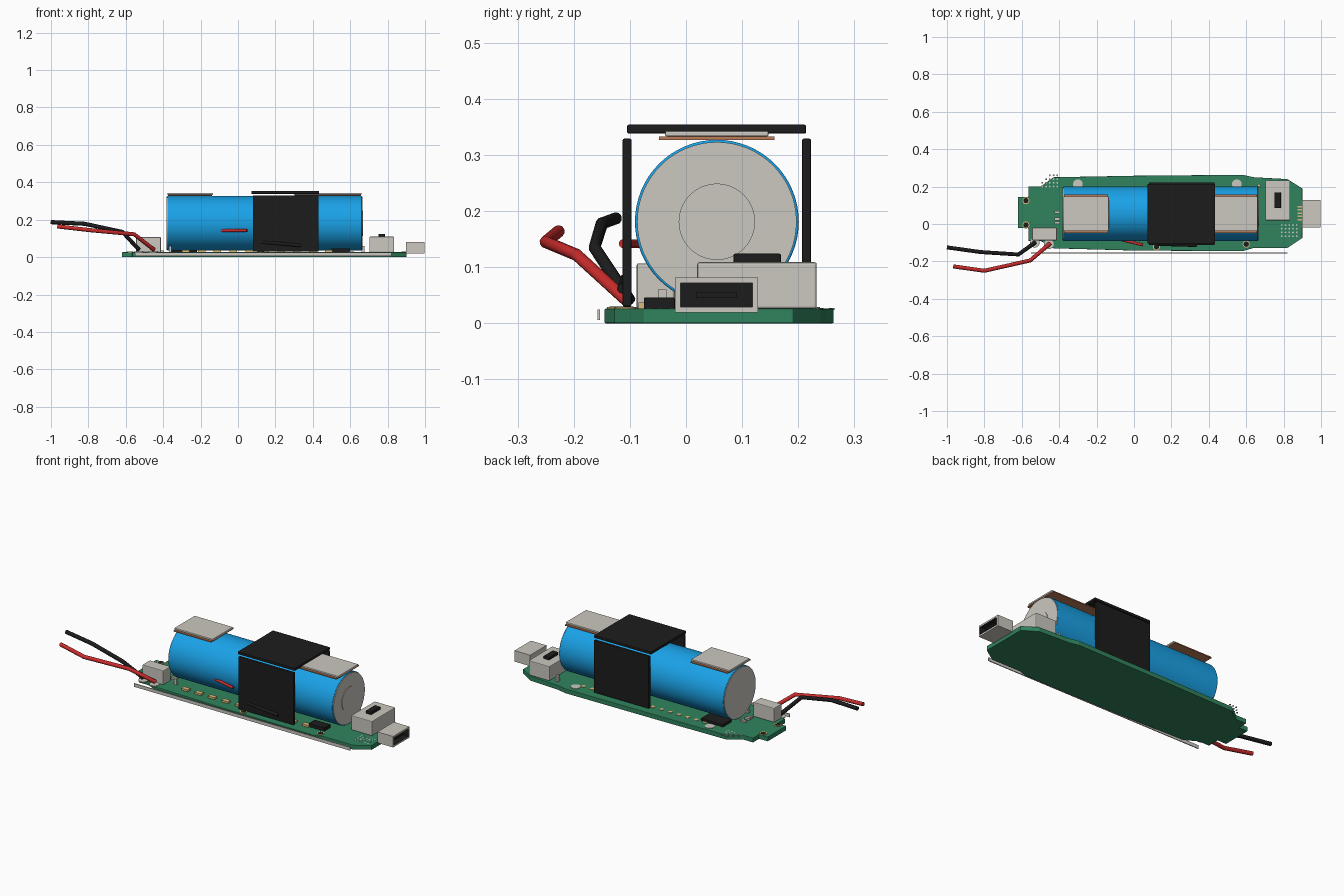
import bpy, bmesh, math
from mathutils import Matrix, Vector

if "Cube" in bpy.data.objects:
    bpy.data.objects.remove(bpy.data.objects["Cube"])

COLORS = {
    "green": (0.03, 0.23, 0.11, 1), "blue": (0.01, 0.36, 0.8, 1),
    "black": (0.012, 0.012, 0.012, 1), "red": (0.6, 0.025, 0.025, 1),
    "copper": (0.5, 0.2, 0.1, 1), "gold": (0.7, 0.5, 0.2, 1),
    "white": (0.6, 0.58, 0.53, 1),
}
MATS = {}


def mat(name):
    if name not in MATS:
        MATS[name] = bpy.data.materials.new(name)
        MATS[name].diffuse_color = COLORS[name]
    return MATS[name]


def finish(name, bm, color, bevel=0, smooth=False):
    me = bpy.data.meshes.new(name)
    bmesh.ops.recalc_face_normals(bm, faces=bm.faces)
    bm.to_mesh(me)
    bm.free()
    ob = bpy.data.objects.new(name, me)
    bpy.context.collection.objects.link(ob)
    me.materials.append(mat(color))
    if bevel:
        m = ob.modifiers.new("bevel", "BEVEL")
        m.width, m.segments, m.limit_method = bevel, 2, "ANGLE"
    if smooth:
        bpy.ops.object.select_all(action="DESELECT")
        ob.select_set(True)
        bpy.context.view_layer.objects.active = ob
        bpy.ops.object.shade_smooth_by_angle(angle=math.radians(35))
    return ob


def boxes(name, spans, color, bevel=0):
    """One object from boxes given as (x0, x1, y0, y1, z0, z1)."""
    bm = bmesh.new()
    for x0, x1, y0, y1, z0, z1 in spans:
        m = Matrix.Translation(((x0 + x1) / 2, (y0 + y1) / 2, (z0 + z1) / 2))
        bmesh.ops.create_cube(bm, size=1, matrix=m @ Matrix.Diagonal((x1 - x0, y1 - y0, z1 - z0, 1)))
    return finish(name, bm, color, bevel)


def discs(name, centers, r, z0, z1, color, seg=16):
    """Upright short cylinders at (x, y) centres."""
    bm = bmesh.new()
    for x, y in centers:
        bmesh.ops.create_cone(bm, cap_ends=True, segments=seg, radius1=r, radius2=r, depth=z1 - z0,
                              matrix=Matrix.Translation((x, y, (z0 + z1) / 2)))
    return finish(name, bm, color, smooth=True)


def cell_part(name, x0, x1, r, color, bevel=0):
    """Cylinder along x on the battery axis."""
    bm = bmesh.new()
    m = Matrix.Translation(((x0 + x1) / 2, 0.055, 0.181)) @ Matrix.Rotation(math.pi / 2, 4, "Y")
    bmesh.ops.create_cone(bm, cap_ends=True, segments=64, radius1=r, radius2=r, depth=x1 - x0, matrix=m)
    return finish(name, bm, color, bevel, True)


def wire(name, pts, r, color):
    cu = bpy.data.curves.new(name, "CURVE")
    cu.dimensions = "3D"
    cu.bevel_depth, cu.bevel_resolution, cu.use_fill_caps = r, 3, True
    sp = cu.splines.new("POLY")
    sp.points.add(len(pts) - 1)
    for p, co in zip(sp.points, pts):
        p.co = (*co, 1)
    cu.materials.append(mat(color))
    ob = bpy.data.objects.new(name, cu)
    bpy.context.collection.objects.link(ob)


# circuit board: outline extruded up
outline = [(-0.62, 0.145), (-0.62, -0.022), (-0.565, -0.022), (-0.565, -0.09), (-0.5, -0.09),
           (-0.43, -0.13), (0.0, -0.142), (0.58, -0.145), (0.64, -0.128), (0.82, -0.128),
           (0.9, -0.075), (0.9, 0.19), (0.82, 0.24), (0.64, 0.25), (0.58, 0.263), (0.0, 0.258),
           (-0.43, 0.25), (-0.5, 0.2), (-0.565, 0.2), (-0.565, 0.145)]
bm = bmesh.new()
face = bm.faces.new([bm.verts.new((x, y, 0)) for x, y in outline])
ext = bmesh.ops.extrude_face_region(bm, geom=[face])
bmesh.ops.translate(bm, vec=(0, 0, 0.026), verts=[v for v in ext["geom"] if isinstance(v, bmesh.types.BMVert)])
finish("circuit_board", bm, "green", 0.002)
boxes("board_edge_strip", [(-0.55, 0.82, -0.158, -0.153, 0.006, 0.025)], "white")

# mounting holes, solder pads and perforations
holes = [(-0.578, 0.125), (-0.578, -0.005), (0.12, -0.122), (0.6, -0.108)]
discs("hole_rings", holes, 0.019, 0.024, 0.029, "gold", 24)
discs("hole_centres", holes, 0.014, 0.024, 0.030, "black", 24)
discs("solder_pads", [(-0.3, 0.213), (0.55, 0.213), (-0.53, -0.1), (-0.455, -0.108)],
      0.026, 0.024, 0.029, "white", 24)
perf = [(cx + 0.02 * i, cy + 0.02 * j) for cx, cy in ((-0.49, 0.2), (0.79, -0.065))
        for i in range(5) for j in range(4) if cx > 0 or j < i + 2]
discs("perforations", perf, 0.005, 0.024, 0.027, "white", 8)
discs("header_pads", [(-0.25 + 0.055 * i, 0.185) for i in range(15)], 0.012, 0.024, 0.028, "gold")
boxes("port_pins", [(0.875, 0.9, y, y + 0.008, 0.025, 0.03)
                    for y in (0.02, 0.037, 0.054, 0.071, 0.088)], "gold")

# surface mounted parts
boxes("small_chips", [(-0.3 + 0.085 * i, -0.26 + 0.085 * i, -0.085, -0.06, 0.025, 0.037)
                      for i in range(10)], "gold")
boxes("black_chips", [(-0.36, -0.22, 0.1, 0.18, 0.025, 0.04), (0.5, 0.6, -0.075, -0.02, 0.025, 0.046)],
      "black", 0.002)
boxes("resistors", [(-0.425, -0.395, y, y + 0.014, 0.025, 0.036) for y in (0.0, 0.02, 0.055)]
      + [(x, x + 0.015, y, y + 0.015, 0.025, 0.06) for x, y in ((-0.37, -0.05), (0.66, 0.2))], "white")

# battery: sleeve, end caps, terminal
cell_part("battery_sleeve", -0.378, 0.662, 0.146, "blue", 0.003)
cell_part("battery_end_caps", -0.381, 0.666, 0.142, "white")
cell_part("battery_terminal", 0.6, 0.669, 0.068, "white")

# pads on top of the battery, each with a copper backing
for side, x0, x1 in (("left", -0.378, -0.135), ("right", 0.3, 0.66)):
    boxes(side + "_pad", [(x0, x1, -0.037, 0.147, 0.333, 0.343)], "white", 0.003)
    boxes(side + "_pad_backing", [(x0 + 0.003, x1 - 0.003, -0.048, 0.158, 0.327, 0.333)], "copper")

# black band around the battery
boxes("band_top", [(0.072, 0.434, -0.105, 0.214, 0.338, 0.354)], "black", 0.003)
boxes("band_sides", [(0.08, 0.43, y, y + 0.016, 0.03, 0.329) for y in (-0.113, 0.207)], "black", 0.003)

# slide switch
boxes("switch_body", [(0.703, 0.835, 0.02, 0.233, 0.026, 0.109)], "white", 0.004)
boxes("switch_slider", [(0.75, 0.785, 0.085, 0.169, 0.105, 0.124)], "black", 0.002)

# charging port: box with a dark recessed mouth and a tongue
port = boxes("charging_port", [(0.898, 0.997, -0.02, 0.128, 0.019, 0.082)], "white")
port.data.materials.append(mat("black"))
bm = bmesh.new()
bm.from_mesh(port.data)
bm.faces.ensure_lookup_table()
mouth = max(bm.faces, key=lambda f: f.calc_center_median().x)
bmesh.ops.inset_region(bm, faces=[mouth], thickness=0.014)
deep = bmesh.ops.extrude_discrete_faces(bm, faces=[mouth])["faces"][0]
bmesh.ops.translate(bm, vec=(-0.05, 0, 0), verts=deep.verts)
deep.material_index = 1
for e in deep.edges:
    for f in e.link_faces:
        f.material_index = 1
bm.to_mesh(port.data)
bm.free()
boxes("port_tongue", [(0.94, 0.985, 0.018, 0.09, 0.045, 0.056)], "black")

# wire socket and wires
boxes("wire_socket", [(-0.545, -0.412, -0.088, -0.02, 0.025, 0.107)], "white", 0.004)
wire("red_wire", [(-0.45, -0.105, 0.04), (-0.555, -0.195, 0.122), (-0.8, -0.25, 0.145),
                  (-0.965, -0.227, 0.164)], 0.011, "red")
wire("black_wire", [(-0.53, -0.1, 0.04), (-0.618, -0.163, 0.135), (-0.82, -0.15, 0.178),
                    (-1.0, -0.125, 0.187)], 0.011, "black")
wire("red_lead", [(-0.125, -0.07, 0.142), (0.048, -0.112, 0.142)], 0.008, "red")
wire("black_lead", [(0.13, -0.108, 0.08), (0.335, -0.114, 0.062)], 0.009, "black")

for m in bpy.data.materials:
    if m.users and not m.is_grease_pencil:
        m.use_nodes = True
        m.node_tree.nodes["Principled BSDF"].inputs["Base Color"].default_value = m.diffuse_color
